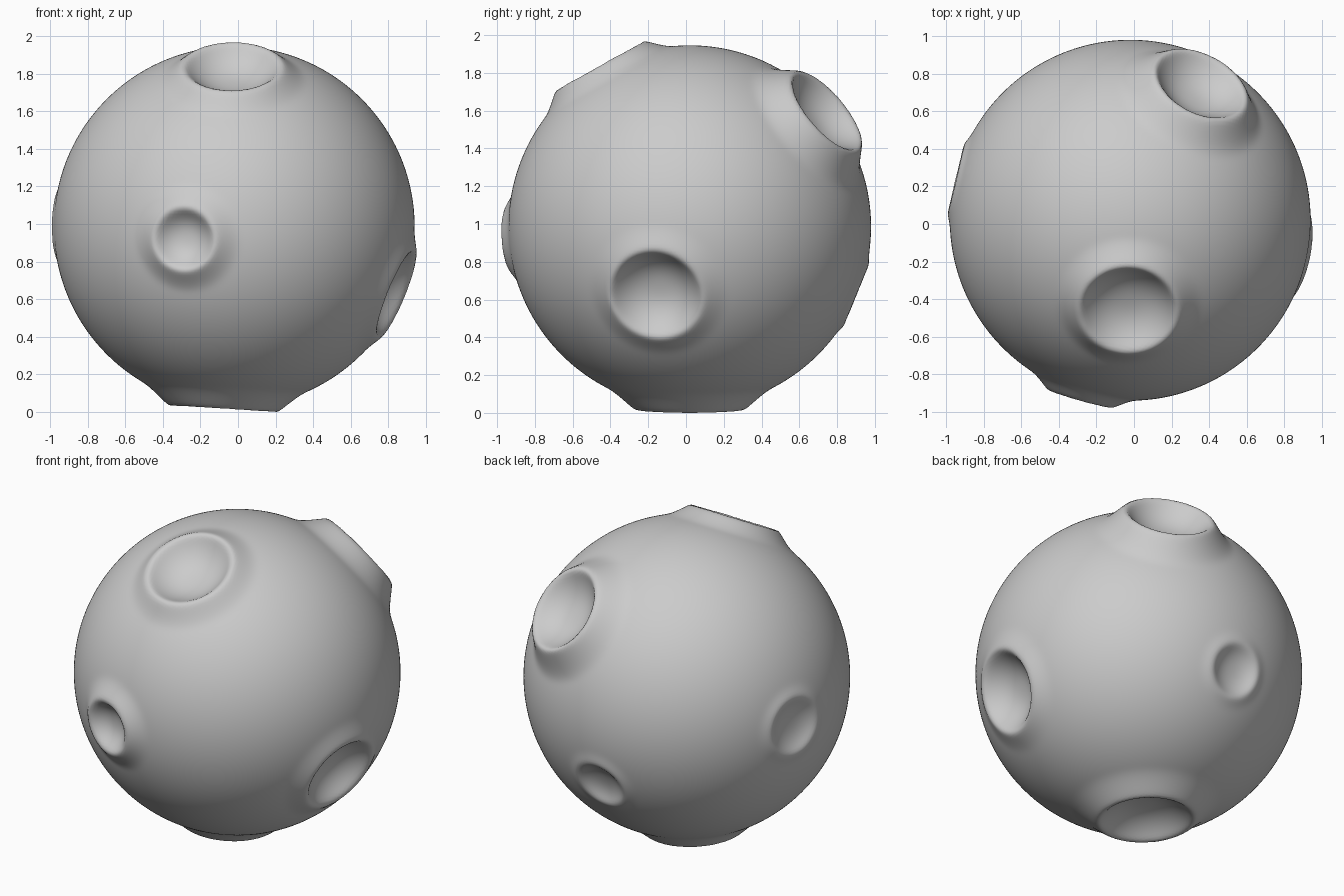
import bpy
import bmesh
from mathutils import Vector

if "Cube" in bpy.data.objects:
    bpy.data.objects.remove(bpy.data.objects["Cube"], do_unlink=True)

RADIUS = 0.96
CENTRE = Vector((-0.02, 0.02, 1.01))

# Craters: centre direction, rim radius, rim plane height, apron width, bowl depth
CRATERS = [
    ((-0.01, -0.48, 0.86), 0.26, 0.985, 0.13, 0.12),   # upper front
    ((0.38, 0.735, 0.62), 0.26, 1.03, 0.15, 0.13),     # upper back
    ((-0.27, -0.96, -0.065), 0.165, 1.0, 0.13, 0.09),  # front
    ((0.87, -0.18, -0.36), 0.245, 0.96, 0.13, 0.13),   # left side
    ((-0.06, 0.0, -0.99), 0.28, 0.98, 0.16, 0.12),     # underside
    ((0.0, 0.92, -0.38), 0.16, 0.96, 0.08, 0.05),      # low back dent
    ((-0.97, 0.23, 0.01), 0.18, 0.96, 0.08, 0.05),     # right side dent
]


def crater_offset(point, axis, rim, height, apron, depth):
    """Move a sphere point along the crater axis to form bowl, rim and apron."""
    along = point.dot(axis)
    if along <= 0:
        return Vector()
    across = (point - axis * along).length
    if across < rim:
        target = height - depth * (1 - (across / rim) ** 2.5)
        return axis * (target - along)
    t = (across - rim) / apron
    if t >= 1:
        return Vector()
    rise = height - (RADIUS ** 2 - rim ** 2) ** 0.5
    return axis * rise * (1 - t) ** 2 * (1 + 0.8 * t)


# Cratered ball
bm = bmesh.new()
bmesh.ops.create_icosphere(bm, subdivisions=7, radius=RADIUS)
for vert in bm.verts:
    start = vert.co.copy()
    for direction, *shape in CRATERS:
        vert.co += crater_offset(start, Vector(direction).normalized(), *shape)
    vert.co += CENTRE
# Soften the rims slightly
for _ in range(3):
    bmesh.ops.smooth_vert(bm, verts=bm.verts, factor=0.5,
                          use_axis_x=True, use_axis_y=True, use_axis_z=True)
for face in bm.faces:
    face.smooth = True
# Rest the ball on the ground
low = min(v.co.z for v in bm.verts)
bmesh.ops.translate(bm, verts=bm.verts, vec=(0, 0, -low))

mesh = bpy.data.meshes.new("cratered_ball")
bm.to_mesh(mesh)
bm.free()
ball = bpy.data.objects.new("cratered_ball", mesh)
bpy.context.collection.objects.link(ball)

# Plain grey stone
stone = bpy.data.materials.new("grey_stone")
stone.use_nodes = True
grey = (0.6, 0.6, 0.6, 1)
stone.diffuse_color = grey
stone.node_tree.nodes["Principled BSDF"].inputs["Base Color"].default_value = grey
mesh.materials.append(stone)
